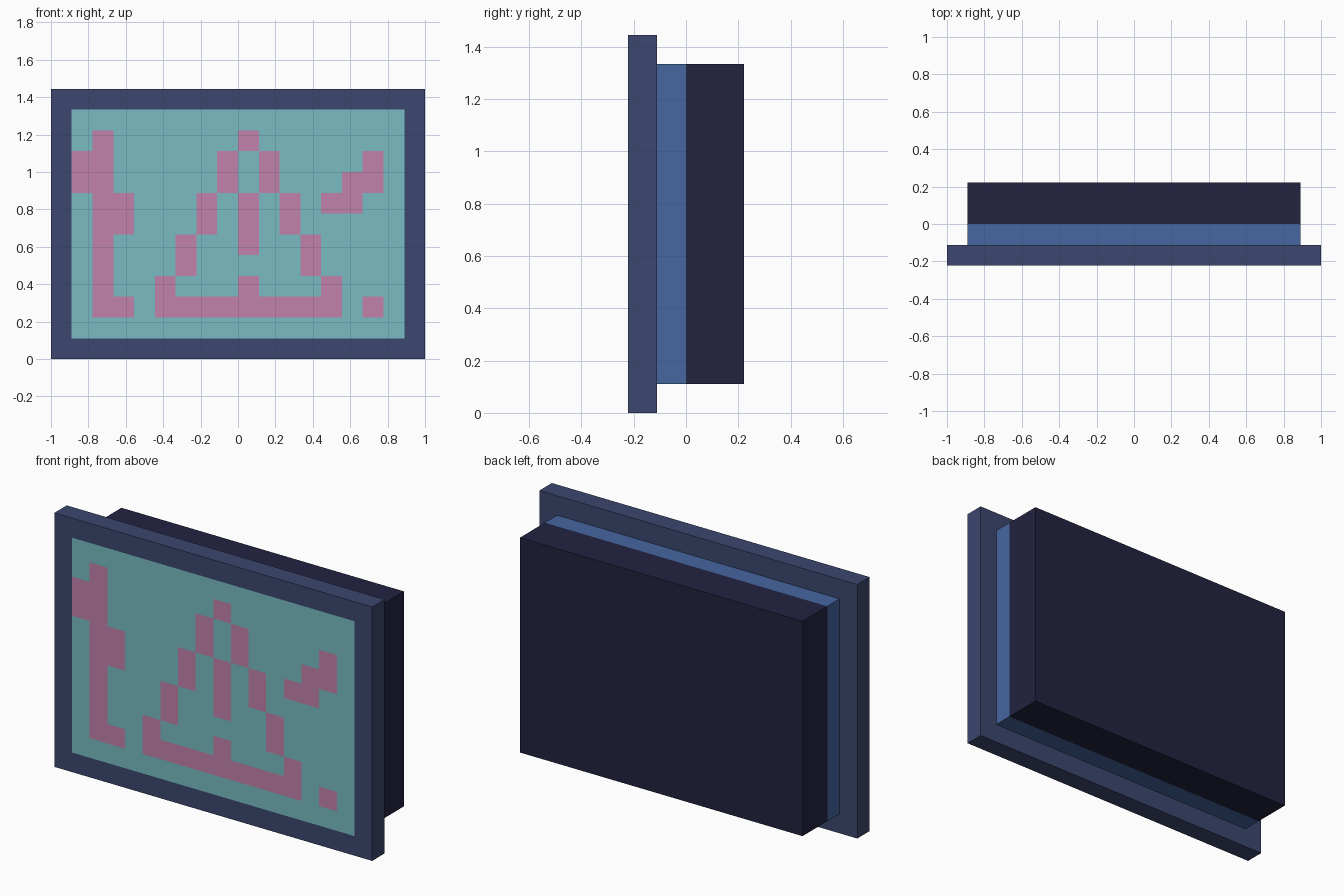
import bpy, bmesh
from math import pi
from mathutils import Matrix, Vector

default = bpy.data.objects.get("Cube")
if default:
    bpy.data.objects.remove(default, do_unlink=True)

U = 1 / 9                 # one display cell
WIDE, HIGH = 18 * U, 13 * U
FRONT = -2 * U


def material(name, rgb):
    linear = [(c / 255 / 12.92) if c < 11 else ((c / 255 + 0.055) / 1.055) ** 2.4 for c in rgb]
    mat = bpy.data.materials.new(name)
    mat.use_nodes = True
    mat.diffuse_color = (*linear, 1)
    mat.node_tree.nodes["Principled BSDF"].inputs["Base Color"].default_value = (*linear, 1)
    return mat


navy = material("frame navy", (60, 71, 111))
blue = material("collar blue", (70, 102, 160))
dark = material("casing dark", (34, 35, 65))
teal = material("screen teal", (120, 187, 194))
pink = material("pixel pink", (194, 130, 171))


def finish(name, bm, *mats):
    mesh = bpy.data.meshes.new(name)
    bm.to_mesh(mesh)
    bm.free()
    for mat in mats:
        mesh.materials.append(mat)
    obj = bpy.data.objects.new(name, mesh)
    bpy.context.collection.objects.link(obj)


def box(width, height, y0, y1):
    bm = bmesh.new()
    place = Matrix.Translation((0, (y0 + y1) / 2, HIGH / 2))
    bmesh.ops.create_cube(bm, size=1, matrix=place @ Matrix.Diagonal((width, y1 - y0, height, 1)))
    return bm


# Bezel: a slab whose front is inset and opened for the display
bm = box(WIDE, HIGH, FRONT, -U)
front = min(bm.faces, key=lambda f: f.calc_center_median().y)
bmesh.ops.inset_region(bm, faces=[front], thickness=U, use_even_offset=True)
bmesh.ops.delete(bm, geom=[front], context="FACES_ONLY")
finish("bezel", bm, navy)

# Collar and rear casing
finish("collar", box(WIDE - 2 * U, HIGH - 2 * U, -U, 0), blue)
finish("rear_casing", box(WIDE - 2 * U, HIGH - 2 * U, 0, 2 * U), dark)

# Display: a flush grid of cells coloured from a pixel pattern
PATTERN = [
    "................",
    ".#......#.......",
    "##.....#.#....#.",
    "##.....#.#...##.",
    ".##...#.#.#.##..",
    ".##...#.#.#.....",
    ".#...#..#..#....",
    ".#...#.....#....",
    ".#..#...#...#...",
    ".##.#########.#.",
    "................",
]
cols, rows = len(PATTERN[0]), len(PATTERN)
bm = bmesh.new()
place = Matrix.Translation((0, FRONT, HIGH / 2)) @ Matrix.Rotation(pi / 2, 4, "X")
scale = Matrix.Diagonal((cols * U, rows * U, 1, 1))
bmesh.ops.create_grid(bm, x_segments=cols, y_segments=rows, size=0.5, matrix=place @ scale)
for face in bm.faces:
    c = face.calc_center_median()
    col = int(c.x / U + cols / 2)
    row = int((HIGH / 2 - c.z) / U + rows / 2)
    face.material_index = int(PATTERN[row][col] == "#")
finish("display", bm, teal, pink)
